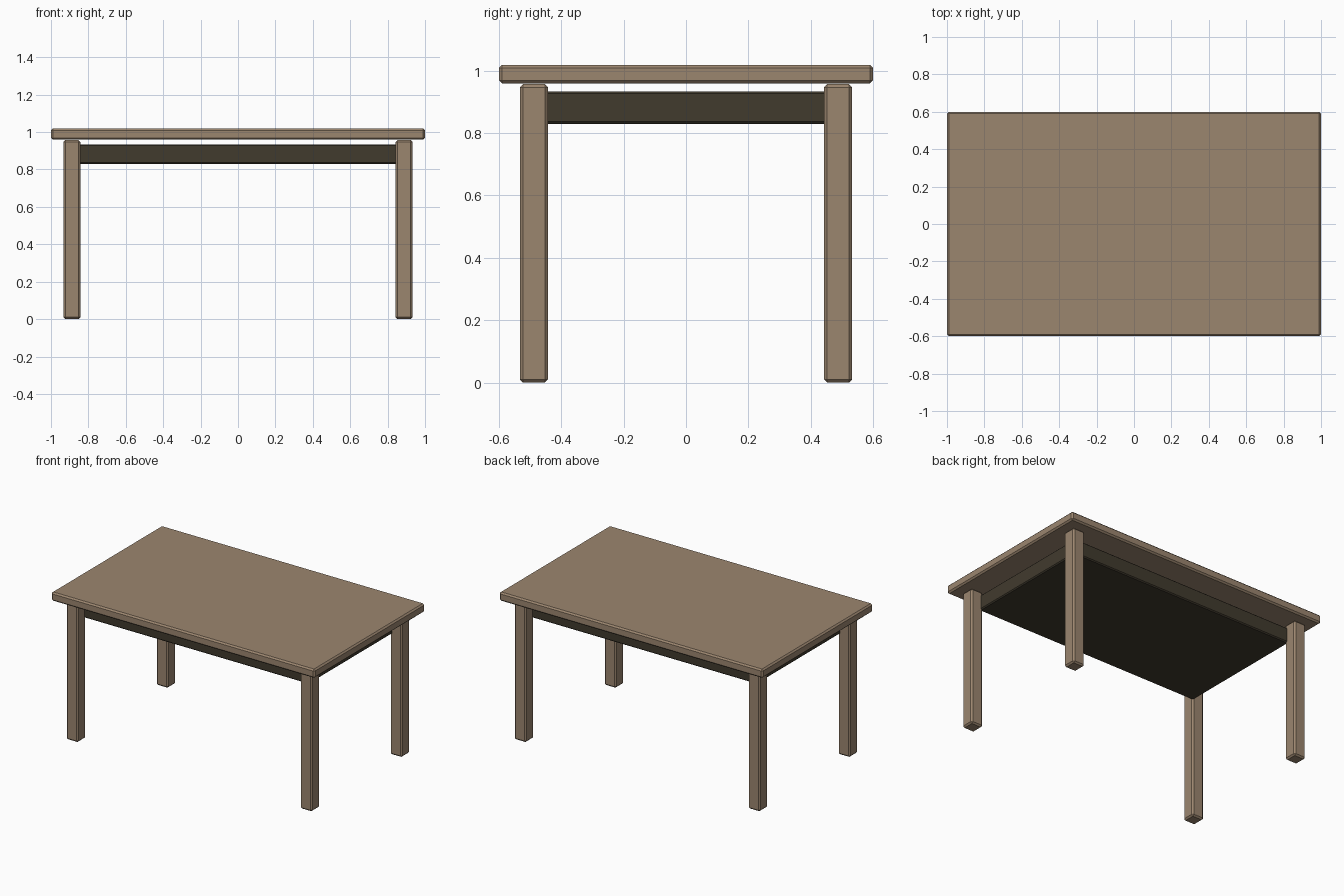
import bpy

default_cube = bpy.data.objects.get("Cube")
if default_cube:
    bpy.data.objects.remove(default_cube, do_unlink=True)


def make_material(name, colour):
    mat = bpy.data.materials.new(name)
    mat.use_nodes = True
    mat.diffuse_color = colour
    bsdf = next(n for n in mat.node_tree.nodes if n.type == "BSDF_PRINCIPLED")
    bsdf.inputs["Base Color"].default_value = colour
    return mat


def chamfered_box(name, low, high, chamfer, mat):
    """Box between two corners with a single flat chamfer on every edge."""
    centre = [(a + b) / 2 for a, b in zip(low, high)]
    bpy.ops.mesh.primitive_cube_add(size=1, location=centre)
    obj = bpy.context.object
    obj.name = name
    obj.dimensions = [b - a for a, b in zip(low, high)]
    bpy.ops.object.transform_apply(location=False, rotation=False, scale=True)
    bevel = obj.modifiers.new("chamfer", "BEVEL")
    bevel.width = chamfer
    bevel.segments = 1
    obj.data.materials.append(mat)
    return obj


wood = make_material("warm wood", (0.33, 0.238, 0.159, 1))
dark_wood = make_material("dark wood", (0.053, 0.043, 0.027, 1))

# Table top
chamfered_box("table_top", (-1, -0.6, 0.959), (1, 0.6, 1.019), 0.01, wood)

# Solid dark apron under the top
chamfered_box("apron", (-0.86, -0.46, 0.83), (0.86, 0.46, 0.934), 0.007, dark_wood)

# Four square legs
leg_x, leg_y, half = 0.888, 0.488, 0.045
for side, sx in (("left", 1), ("right", -1)):
    for end, sy in (("front", -1), ("back", 1)):
        x, y = sx * leg_x, sy * leg_y
        chamfered_box(f"{end}_{side}_leg", (x - half, y - half, 0),
                      (x + half, y + half, 0.957), 0.01, wood)
